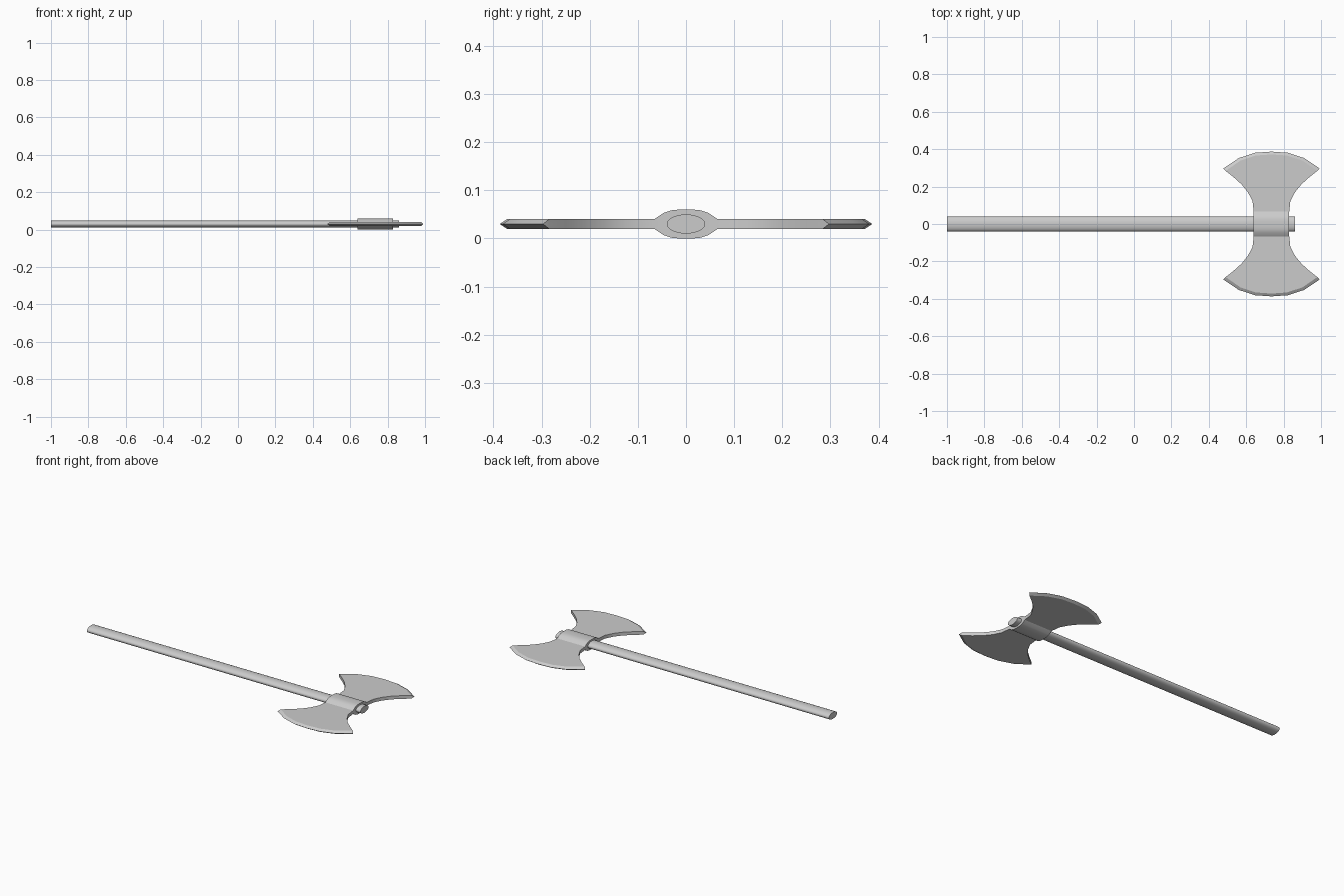
import bpy, bmesh, math

if "Cube" in bpy.data.objects:
    bpy.data.objects.remove(bpy.data.objects["Cube"])

HEAD_X, MID_Z = 0.735, 0.03


def smooth(obj, angle):
    bpy.ops.object.select_all(action='DESELECT')
    obj.select_set(True)
    bpy.context.view_layer.objects.active = obj
    bpy.ops.object.shade_smooth_by_angle(angle=math.radians(angle))


# Handle: long flattened rod running along x
bpy.ops.mesh.primitive_cylinder_add(vertices=20, radius=1, depth=2)
handle = bpy.context.object
handle.name = "handle"
x0, x1 = -1.0, 0.86
for v in handle.data.vertices:
    x, y, z = v.co
    v.co = ((x0 + x1) / 2 + z * (x1 - x0) / 2, y * 0.04, MID_Z - x * 0.02)
smooth(handle, 40)

# Double axe head: one quarter as cross rows from the hub to the cutting edge
# (half width, y at centre, y at the sides, half thickness)
rows = [
    (0.095, 0.000, 0.000, 0.030), (0.095, 0.015, 0.015, 0.030),
    (0.095, 0.030, 0.030, 0.0285), (0.095, 0.046, 0.046, 0.0235),
    (0.095, 0.066, 0.066, 0.010), (0.101, 0.122, 0.122, 0.010),
    (0.126, 0.170, 0.170, 0.010), (0.160, 0.212, 0.212, 0.010),
    (0.201, 0.249, 0.249, 0.010), (0.245, 0.372, 0.284, 0.010),
    (0.257, 0.387, 0.297, 0.000),
]
columns = [-1, -0.68, -0.34, 0, 0.34, 0.68, 1]
bm = bmesh.new()
grid = []
for half, y_mid, y_side, thick in rows:
    line = [(-half, y_side, 0)]
    line += [(u * half, y_mid + (y_side - y_mid) * abs(u) ** 2.5, thick) for u in columns]
    line += [(half, y_side, 0)]
    grid.append([bm.verts.new(p) for p in line])
for a, b in zip(grid, grid[1:]):
    for i in range(len(a) - 1):
        bm.faces.new((a[i], a[i + 1], b[i + 1], b[i]))
bmesh.ops.remove_doubles(bm, verts=bm.verts, dist=1e-5)

# Mirror the quarter across y and z into the closed head
for axis in ((0, 1, 0), (0, 0, 1)):
    copy = bmesh.ops.duplicate(bm, geom=bm.verts[:] + bm.edges[:] + bm.faces[:])["geom"]
    for v in copy:
        if isinstance(v, bmesh.types.BMVert):
            v.co = [c * (1 - 2 * m) for c, m in zip(v.co, axis)]
    bmesh.ops.remove_doubles(bm, verts=bm.verts, dist=1e-5)
bmesh.ops.recalc_face_normals(bm, faces=bm.faces)
mesh = bpy.data.meshes.new("axe_head")
bm.to_mesh(mesh)
bm.free()
head = bpy.data.objects.new("axe_head", mesh)
head.location = (HEAD_X, 0, MID_Z)
bpy.context.collection.objects.link(head)
smooth(head, 30)
